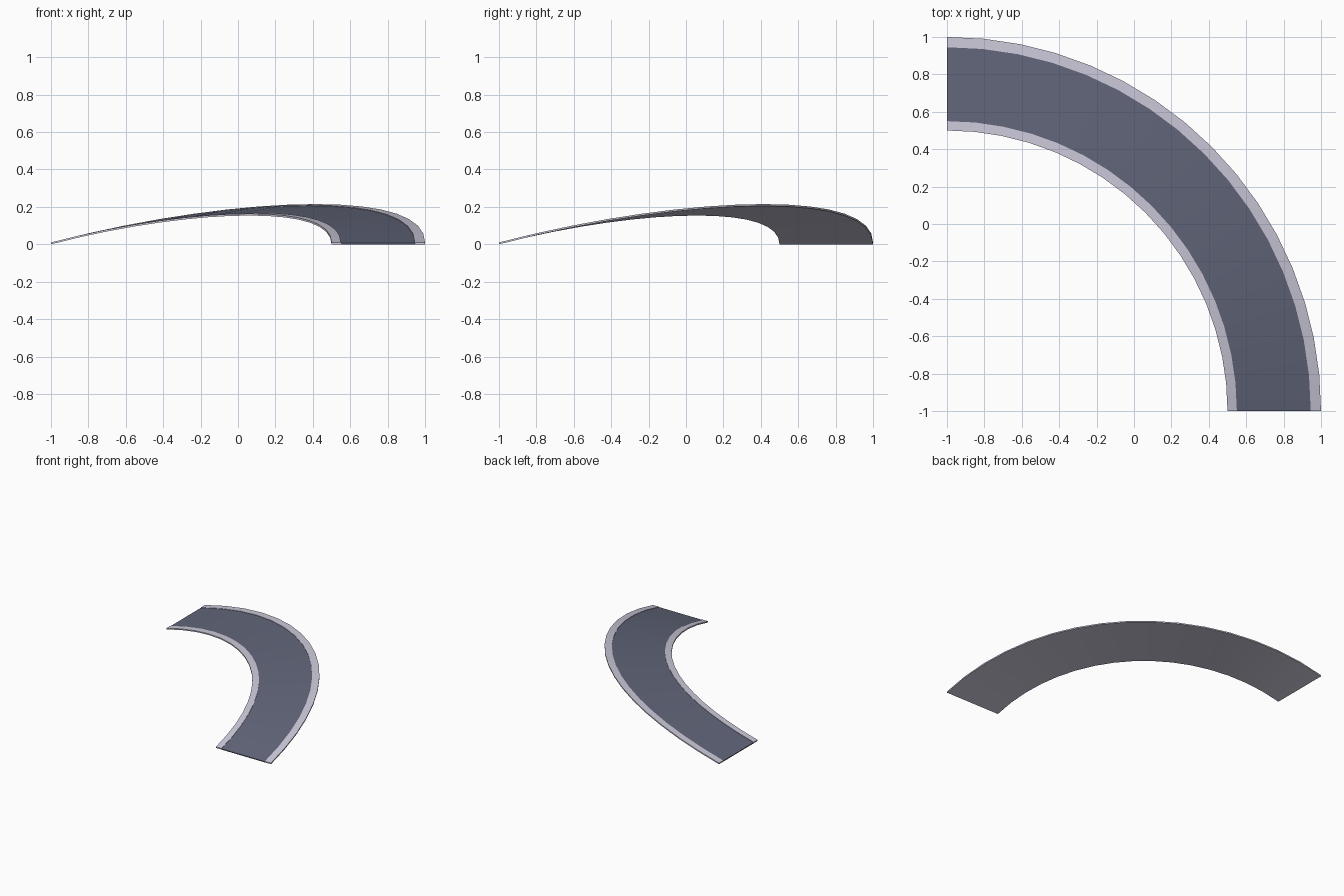
import bpy, bmesh, math

if "Cube" in bpy.data.objects:
    bpy.data.objects.remove(bpy.data.objects["Cube"])

SEG = 16          # steps around the quarter turn
PEAK = 0.1025     # hump height per unit of radius


def material(name, rgb):
    m = bpy.data.materials.new(name)
    m.diffuse_color = (*rgb, 1)
    m.use_nodes = True
    m.node_tree.nodes["Principled BSDF"].inputs["Base Color"].default_value = m.diffuse_color
    return m


road_mat = material("road slate", (0.123, 0.134, 0.195))
kerb_mat = material("kerb pale grey", (0.61, 0.59, 0.71))


def curved_strip(name, r0, r1, z0, z1, top, side):
    """Sweep a rectangle round the corner at (-1,-1), humped at mid-turn."""
    bm = bmesh.new()
    rings = []
    for i in range(SEG + 1):
        t = i / SEG
        a = t * math.pi / 2
        hump = PEAK * 4 * t * (1 - t)
        rings.append([bm.verts.new((r * math.cos(a) - 1, r * math.sin(a) - 1, r * hump + z))
                      for r, z in ((r0, z0), (r1, z0), (r1, z1), (r0, z1))])
    for a, b in zip(rings, rings[1:]):
        for j in range(4):
            k = (j + 1) % 4
            f = bm.faces.new((a[j], a[k], b[k], b[j]))
            f.material_index = 0 if j == 2 else 1
            f.smooth = True
    for ring in (rings[0], rings[-1]):
        bm.faces.new(ring).material_index = 0
    bmesh.ops.recalc_face_normals(bm, faces=bm.faces)
    me = bpy.data.meshes.new(name)
    bm.to_mesh(me)
    bm.free()
    me.materials.append(top)
    me.materials.append(side)
    ob = bpy.data.objects.new(name, me)
    bpy.context.collection.objects.link(ob)
    bpy.context.view_layer.objects.active = ob
    ob.select_set(True)
    bpy.ops.object.shade_smooth_by_angle(angle=math.radians(30))
    ob.select_set(False)


# Road deck between two slightly raised kerbs
curved_strip("road_deck", 1.55, 1.945, 0, 0.007, road_mat, kerb_mat)
curved_strip("inner_kerb", 1.5, 1.55, 0, 0.01, kerb_mat, kerb_mat)
curved_strip("outer_kerb", 1.945, 2.0, 0, 0.01, kerb_mat, kerb_mat)
